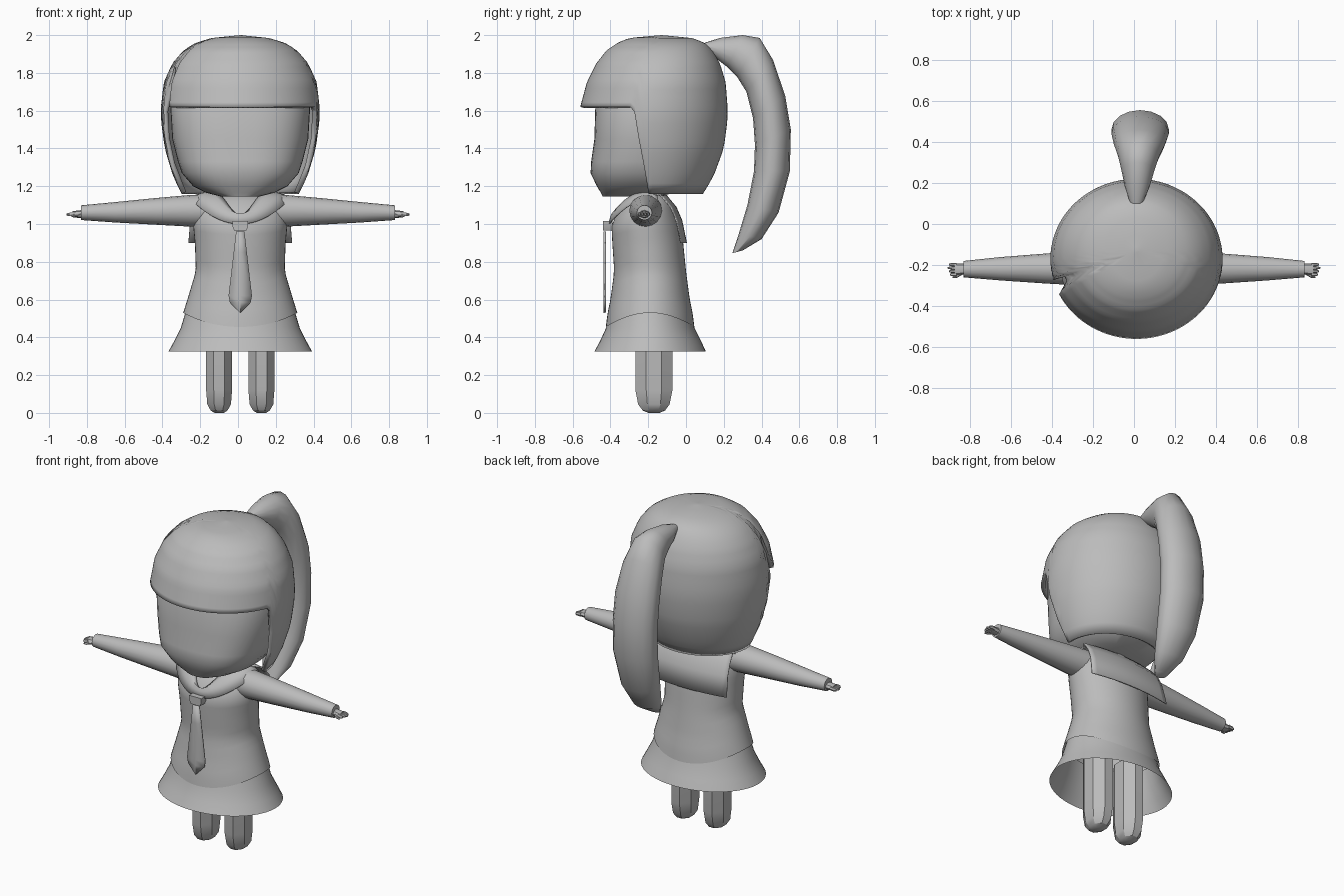
import bpy, bmesh, math
from mathutils import Vector

if "Cube" in bpy.data.objects:
    bpy.data.objects.remove(bpy.data.objects["Cube"])

CX = 0.012          # body centre line
MAT = bpy.data.materials.new("plain grey")
MAT.diffuse_color = (0.5, 0.5, 0.5, 1)
MAT.use_nodes = True
MAT.node_tree.nodes["Principled BSDF"].inputs["Base Color"].default_value = MAT.diffuse_color


def loft(name, rings, closed=True, cap=(False, False), angle=40, thick=0):
    """Skin a list of equally long point rows."""
    bm = bmesh.new()
    rows = [[bm.verts.new(p) for p in r] for r in rings]
    n = len(rows[0])
    for a, b in zip(rows, rows[1:]):
        for i in range(n if closed else n - 1):
            j = (i + 1) % n
            bm.faces.new((a[i], a[j], b[j], b[i]))
    for use, row in zip(cap, (rows[0], rows[-1])):
        if use:
            bm.faces.new(row)
    bmesh.ops.remove_doubles(bm, verts=bm.verts, dist=1e-5)
    bmesh.ops.recalc_face_normals(bm, faces=bm.faces)
    me = bpy.data.meshes.new(name)
    bm.to_mesh(me)
    bm.free()
    me.materials.append(MAT)
    me.shade_smooth()
    me.set_sharp_from_angle(angle=math.radians(angle))
    ob = bpy.data.objects.new(name, me)
    bpy.context.collection.objects.link(ob)
    if thick:
        m = ob.modifiers.new("thickness", 'SOLIDIFY')
        m.thickness = thick
        m.offset = -1
    return ob


def lerp_table(table, z):
    if z <= table[0][0]:
        return table[0][1:]
    for a, b in zip(table, table[1:]):
        if z <= b[0]:
            t = (z - a[0]) / (b[0] - a[0])
            return [p + (q - p) * t for p, q in zip(a[1:], b[1:])]
    return table[-1][1:]


def spow(v, e):
    return math.copysign(abs(v) ** e, v)


def body_point(table, a, z, power=2.0):
    """Point on a stacked-oval body; a = 0 is the front, table = z, half width, front y, back y."""
    rx, yf, yb = lerp_table(table, z)
    e = 2 / power
    return (CX + rx * spow(math.sin(a), e),
            (yf + yb) / 2 - (yb - yf) / 2 * spow(math.cos(a), e), z)


def angles(n):
    return [2 * math.pi * i / n for i in range(n)]


# Hair cap: straight fringe, long sides and back, a notch at the left end of the fringe
HAIR = [(1.16, .31, -.45, .09), (1.25, .355, -.5, .145), (1.4, .40, -.55, .2),
        (1.55, .42, -.57, .22), (1.62, .42, -.56, .22), (1.75, .405, -.525, .21),
        (1.85, .36, -.475, .18), (1.92, .30, -.42, .14), (1.96, .235, -.36, .1),
        (1.985, .15, -.3, .03), (2.0, 0, -.13, -.13)]


def hair_bottom(a):
    d = -math.cos(a)
    if math.sin(a) < 0 and -.42 < d < -.27:
        return 1.83
    if d < -.27:
        return 1.62
    t = min(1, (d + .27) / .2)
    return 1.62 - .46 * t


rows = []
for k in range(25):
    u = math.sin(k / 24 * math.pi / 2)
    rows.append([body_point(HAIR, a, hair_bottom(a) + (2 - hair_bottom(a)) * u) for a in angles(96)])
loft("hair", rows, angle=50, thick=.025)

# Head with flat face and pointed-in jaw
HEAD = [(1.145, .10, -.44, -.2), (1.165, .18, -.45, -.03), (1.2, .25, -.472, .05),
        (1.27, .31, -.505, .09), (1.33, .33, -.502, .12), (1.45, .36, -.485, .15),
        (1.62, .37, -.48, .15), (1.75, .32, -.43, .12), (1.85, .24, -.36, .08)]
loft("head", [[body_point(HEAD, a, r[0], 2.6) for a in angles(48)] for r in HEAD],
     cap=(True, True), angle=35)

# Ponytail: inner y z, outer y z, half width
TAIL = [(.10, 1.93, .10, 1.96, .03), (.18, 1.86, .18, 1.985, .06), (.22, 1.83, .30, 2.0, .08),
        (.27, 1.78, .39, 1.985, .10), (.32, 1.70, .46, 1.87, .125), (.355, 1.56, .525, 1.68, .14),
        (.365, 1.42, .555, 1.5, .14), (.36, 1.28, .55, 1.28, .14), (.325, 1.1, .49, 1.06, .125),
        (.28, .95, .40, .92, .09), (.245, .845, .30, .86, .04)]
rows = []
for k, (y0, z0, y1, z1, w) in enumerate(TAIL):
    x = CX + .018 * min(1, k / 5)
    rows.append([(x + w * math.sin(a),
                  (y0 + y1) / 2 + (y1 - y0) / 2 * math.cos(a),
                  (z0 + z1) / 2 + (z1 - z0) / 2 * math.cos(a)) for a in angles(16)])
loft("ponytail", rows, cap=(True, True), angle=50)

# Neck
loft("neck", [[(CX + .08 * math.sin(a), -.19 - .075 * math.cos(a), z) for a in angles(16)]
              for z in (1.1, 1.22)])

# Blouse with a hem that dips at front and back
BLOUSE = [(.45, .32, -.425, .045), (.53, .302, -.415, .035), (.6, .28, -.40, .02),
          (.75, .235, -.38, 0), (.9, .24, -.39, -.015), (1.0, .25, -.395, -.03),
          (1.08, .24, -.35, -.06), (1.13, .19, -.3, -.08), (1.165, .1, -.25, -.11)]
rows = []
for k in range(17):
    row = []
    for a in angles(48):
        hem = .455 + .075 * math.sin(a) ** 2
        row.append(body_point(BLOUSE, a, hem + (1.165 - hem) * k / 16))
    rows.append(row)
loft("blouse", rows, cap=(False, True))

# Flared skirt, open below
SKIRT = [(.325, .38, -.485, .105), (.38, .35, -.455, .08), (.45, .315, -.423, .045),
         (.56, .282, -.395, .015)]
loft("skirt", [[body_point(SKIRT, a, r[0]) for a in angles(48)] for r in SKIRT])

# Sailor collar: front band and back flap
front = [math.radians(-105 + 210 * i / 32) for i in range(33)]
rows = []
for t in (0, .33, .67, 1):
    row = []
    for a in front:
        c, s = max(0, math.cos(a)), math.sin(a)
        inner = Vector((CX + .12 * s, -.2 - .13 * math.cos(a) - .055 * c ** 4, 1.16 - .11 * c ** 4))
        outer = Vector((CX + .26 * s, -.2 - .21 * math.cos(a), 1.0 + .13 * s * s))
        p = inner.lerp(outer, t)
        p.z += .1 * t * (1 - t)
        row.append(p)
    rows.append(row)
loft("collar_front", rows, closed=False, thick=.006)
FLAP = [(-.16, 1.17, .20), (-.10, 1.15, .25), (-.05, 1.09, .26), (-.02, 1.02, .265), (.005, .9, .275)]
loft("collar_flap", [[(CX + w * i / 8, y - .03 * (i / 8) ** 2, z) for i in range(-8, 9)]
                     for y, z, w in FLAP], closed=False, thick=.006)

# Tie and knot
TIE = [(.96, .022), (.85, .035), (.62, .062), (.585, .055), (.53, .002)]
loft("tie", [[(CX + w * i, -.432 - .006 * (i == 0), z) for i in (-1, 0, 1)] for z, w in TIE],
     closed=False, thick=.008)
loft("tie_knot", [[(CX + w * i, -.415 + .025 * j, z)
                   for i, j in ((-1, -1), (1, -1), (1, 1), (-1, 1))]
                  for z, w in ((.965, .032), (.985, .04), (1.015, .042))], cap=(True, True))


def limb(name, sections, n=16, angle=40):
    """Sections across x: x, y, z, half depth, half height."""
    loft(name, [[(x, y + ry * math.cos(a), z + rz * math.sin(a)) for a in angles(n)]
                for x, y, z, ry, rz in sections], cap=(True, True), angle=angle)


# Sleeves, hands, fingers and legs on both sides
for s, side in ((-1, "left"), (1, "right")):
    limb(side + "_sleeve", [(s * .12, -.21, 1.07, .09, .085), (s * .25, -.215, 1.07, .085, .084),
                            (s * .43, -.217, 1.067, .073, .071), (s * .65, -.218, 1.062, .057, .054),
                            (s * .83, -.22, 1.06, .04, .039)])
    limb(side + "_hand", [(s * .82, -.22, 1.052, .026, .022), (s * .845, -.22, 1.052, .028, .02),
                          (s * .875, -.222, 1.052, .03, .016)], 8)
    for k in range(4):
        y = -.198 - .016 * k
        tip = .908 - .006 * abs(k - 1)
        limb(side + "_finger", [(s * .865, y, 1.052, .009, .012), (s * .89, y, 1.051, .008, .011),
                                (s * tip, y, 1.05, .004, .006)], 6)
    limb(side + "_thumb", [(s * .84, -.24, 1.05, .009, .009), (s * .865, -.256, 1.045, .008, .008),
                           (s * .885, -.26, 1.042, .004, .004)], 6)
    LEG = [(0, .025, .03), (.012, .045, .06), (.045, .064, .085), (.12, .07, .1), (.5, .07, .1)]
    loft(side + "_leg", [[(CX + s * .112 + rx * 1.06 * math.cos(a + math.pi / 8),
                           -.17 + ry * 1.06 * math.sin(a + math.pi / 8), z) for a in angles(8)]
                         for z, rx, ry in LEG], cap=(True, True), angle=30)
